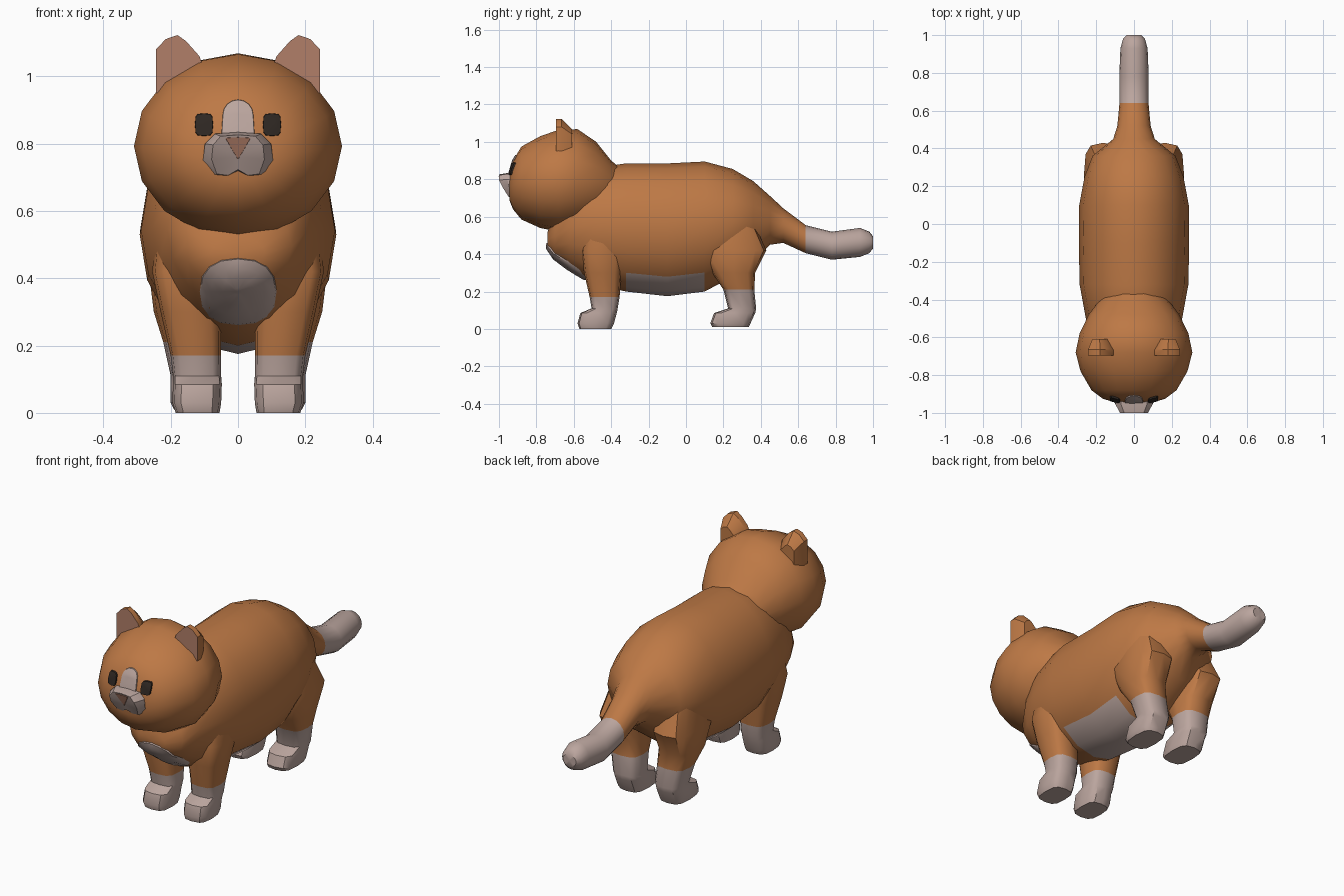
import bpy, bmesh, math
from mathutils import Vector
from mathutils.bvhtree import BVHTree

cube = bpy.data.objects.get("Cube")
if cube:
    bpy.data.objects.remove(cube, do_unlink=True)


def material(name, r, g, b):
    m = bpy.data.materials.new(name)
    m.use_nodes = True
    m.diffuse_color = (r, g, b, 1)
    bsdf = m.node_tree.nodes["Principled BSDF"]
    bsdf.inputs["Base Color"].default_value = (r, g, b, 1)
    bsdf.inputs["Roughness"].default_value = 0.9
    return m


GINGER = material("ginger fur", 0.51, 0.19, 0.06)
CREAM = material("pale fur", 0.5, 0.38, 0.345)
PINK = material("pink skin", 0.44, 0.21, 0.14)
DARK = material("dark eye", 0.027, 0.02, 0.016)


def loft(name, rings, mats, rule=None, angle=40):
    """Skin closed rings of equal length and close both ends with fans."""
    bm = bmesh.new()
    loops = [[bm.verts.new(p) for p in ring] for ring in rings]
    n = len(loops[0])
    for a, b in zip(loops, loops[1:]):
        for i in range(n):
            j = (i + 1) % n
            bm.faces.new((a[i], a[j], b[j], b[i]))
    for loop in (loops[0], loops[-1]):
        mid = bm.verts.new(sum((v.co for v in loop), Vector()) / n)
        for i in range(n):
            bm.faces.new((loop[i], loop[(i + 1) % n], mid))
    bmesh.ops.recalc_face_normals(bm, faces=bm.faces)
    if rule:
        for f in bm.faces:
            f.material_index = rule(f.calc_center_median(), f.normal)
    mesh = bpy.data.meshes.new(name)
    bm.to_mesh(mesh)
    bm.free()
    for m in mats:
        mesh.materials.append(m)
    ob = bpy.data.objects.new(name, mesh)
    bpy.context.collection.objects.link(ob)
    bpy.ops.object.select_all(action='DESELECT')
    ob.select_set(True)
    bpy.context.view_layer.objects.active = ob
    bpy.ops.object.shade_smooth_by_angle(angle=math.radians(angle))
    return ob


def oval(n, power=2):
    """Unit superellipse points; a higher power is boxier."""
    pts = []
    for i in range(n):
        t = math.tau * i / n
        c, s = math.cos(t), math.sin(t)
        pts.append((math.copysign(abs(c) ** (2 / power), c),
                    math.copysign(abs(s) ** (2 / power), s)))
    return pts


def upright_rings(profile, n=16):
    """Rings facing y from (y, bottom, top, half width)."""
    return [[Vector((w * c, y, (lo + hi) / 2 + s * (hi - lo) / 2)) for c, s in oval(n)]
            for y, lo, hi, w in profile]


def patch(name, target, outline, mat, lift=0.006):
    """Thin plate laid on the front of a part, from an (x, z) outline."""
    mesh = target.data
    tree = BVHTree.FromPolygons([v.co for v in mesh.vertices],
                                [p.vertices for p in mesh.polygons])
    cx = sum(p[0] for p in outline) / len(outline)
    cz = sum(p[1] for p in outline) / len(outline)
    rings = []
    for scale, up in ((1, -0.002), (0.97, lift), (0.7, lift), (0.4, lift), (0.1, lift)):
        ring = []
        for x, z in outline:
            px, pz = cx + (x - cx) * scale, cz + (z - cz) * scale
            hit = tree.ray_cast(Vector((px, -2, pz)), Vector((0, 1, 0)))[0]
            ring.append(Vector((px, (hit.y if hit else cy) - up, pz)))
            cy = ring[-1].y + up
        rings.append(ring)
    return loft(name, rings, [mat])


# Body flowing into the tail
body_profile = [
    (-0.74, 0.43, 0.52, 0.08), (-0.70, 0.37, 0.62, 0.16), (-0.62, 0.31, 0.78, 0.21),
    (-0.50, 0.24, 0.86, 0.255), (-0.32, 0.20, 0.885, 0.288), (-0.10, 0.175, 0.885, 0.292),
    (0.10, 0.20, 0.895, 0.29), (0.25, 0.28, 0.855, 0.262), (0.36, 0.36, 0.79, 0.22),
    (0.45, 0.45, 0.71, 0.11), (0.52, 0.46, 0.645, 0.088), (0.64, 0.405, 0.555, 0.077),
    (0.78, 0.37, 0.52, 0.078), (0.93, 0.385, 0.54, 0.072), (0.98, 0.405, 0.52, 0.058),
    (1.0, 0.43, 0.495, 0.04)]


def body_colour(c, normal):
    belly = c.z < 0.28 and -0.33 < c.y < 0.12
    return 1 if belly or c.y > 0.64 else 0


body = loft("body_and_tail", upright_rings(body_profile), [GINGER, CREAM], body_colour)
patch("chest_bib", body, [(0.115 * c, 0.36 + 0.1 * s) for c, s in oval(16, 2.4)], CREAM, 0.009)

# Head
head = loft("head", upright_rings([
    (-0.945, 0.69, 0.83, 0.10), (-0.925, 0.64, 0.90, 0.165), (-0.88, 0.585, 0.975, 0.225),
    (-0.78, 0.54, 1.03, 0.283), (-0.68, 0.52, 1.065, 0.309), (-0.58, 0.53, 1.068, 0.288),
    (-0.48, 0.57, 1.0, 0.24), (-0.40, 0.62, 0.90, 0.18), (-0.34, 0.67, 0.85, 0.1)]),
    [GINGER])

# Muzzle, drawn as half a profile and mirrored
half = [(0, 0.715), (0.04, 0.695), (0.085, 0.70), (0.106, 0.75), (0.10, 0.80), (0.07, 0.83)]
profile = half + [(0, 0.835)] + [(-x, z) for x, z in reversed(half[1:])]


def muzzle_ring(y, sx, sz, slope):
    return [Vector((x * sx, y + slope * max(0, 0.79 - z), 0.77 + (z - 0.77) * sz))
            for x, z in profile]


muzzle = loft("muzzle", [muzzle_ring(-0.89, 1, 1, 0), muzzle_ring(-0.955, 0.98, 0.98, 0.3),
                         muzzle_ring(-1.0, 0.74, 0.86, 0.55)], [CREAM], angle=30)
patch("nose", muzzle, [(-0.038, 0.817), (0, 0.819), (0.038, 0.817), (0.02, 0.785),
                       (0, 0.752), (-0.02, 0.785)], PINK, 0.004)

# Blaze between the eyes, with a rounded top
arch = [(0.046 * math.cos(t * math.pi / 8), 0.885 + 0.046 * math.sin(t * math.pi / 8))
        for t in range(9)]
patch("nose_blaze", head, arch + [(-0.05, 0.82), (0, 0.82), (0.05, 0.82)], CREAM)

# Legs: rings of (z, front, back, inner, outer)
front_leg = [(0.60, -0.52, -0.33, 0.08, 0.235), (0.42, -0.56, -0.33, 0.06, 0.255),
             (0.30, -0.545, -0.345, 0.05, 0.23), (0.17, -0.515, -0.355, 0.05, 0.2),
             (0.11, -0.505, -0.365, 0.05, 0.193), (0.085, -0.565, -0.37, 0.048, 0.193),
             (0.03, -0.58, -0.385, 0.05, 0.195), (0.0, -0.57, -0.40, 0.055, 0.185)]
hind_leg = [(0.62, 0.10, 0.34, 0.06, 0.22), (0.42, 0.09, 0.43, 0.06, 0.265),
            (0.30, 0.14, 0.37, 0.06, 0.25), (0.21, 0.20, 0.365, 0.055, 0.222),
            (0.11, 0.225, 0.375, 0.05, 0.2), (0.085, 0.15, 0.37, 0.05, 0.2),
            (0.03, 0.13, 0.345, 0.05, 0.2), (0.01, 0.14, 0.335, 0.055, 0.19)]


def leg(name, side, rows, sock):
    rings = [[Vector((side * ((xi + xo) / 2 + c * (xo - xi) / 2),
                      (yf + yb) / 2 + s * (yb - yf) / 2, z)) for c, s in oval(12, 3.2)]
             for z, yf, yb, xi, xo in rows]
    loft(name, rings, [GINGER, CREAM], lambda c, n: 1 if c.z < sock else 0)


def ear(name, side):
    rim = [(0.10, 1.02), (0.115, 1.06), (0.155, 1.105), (0.18, 1.122), (0.215, 1.11),
           (0.243, 1.08), (0.243, 0.95), (0.20, 0.96)]
    rings = []
    for y, k in ((-0.675, 0.8), (-0.695, 1), (-0.665, 1), (-0.61, 0.62)):
        rings.append([Vector((side * (0.185 + (x - 0.185) * k), y, 0.98 + (z - 0.98) * k))
                      for x, z in rim])
    loft(name, rings[1:], [GINGER, PINK], lambda c, n: 1 if n.y < -0.8 and c.y < -0.68 else 0, 35)


for label, side in (("left", 1), ("right", -1)):
    leg(label + "_front_leg", side, front_leg, 0.17)
    leg(label + "_hind_leg", side, hind_leg, 0.21)
    ear(label + "_ear", side)
    patch(label + "_eye", head, [(side * 0.101 + 0.027 * c, 0.856 + 0.034 * s)
                                 for c, s in oval(12, 4)], DARK, 0.009)
